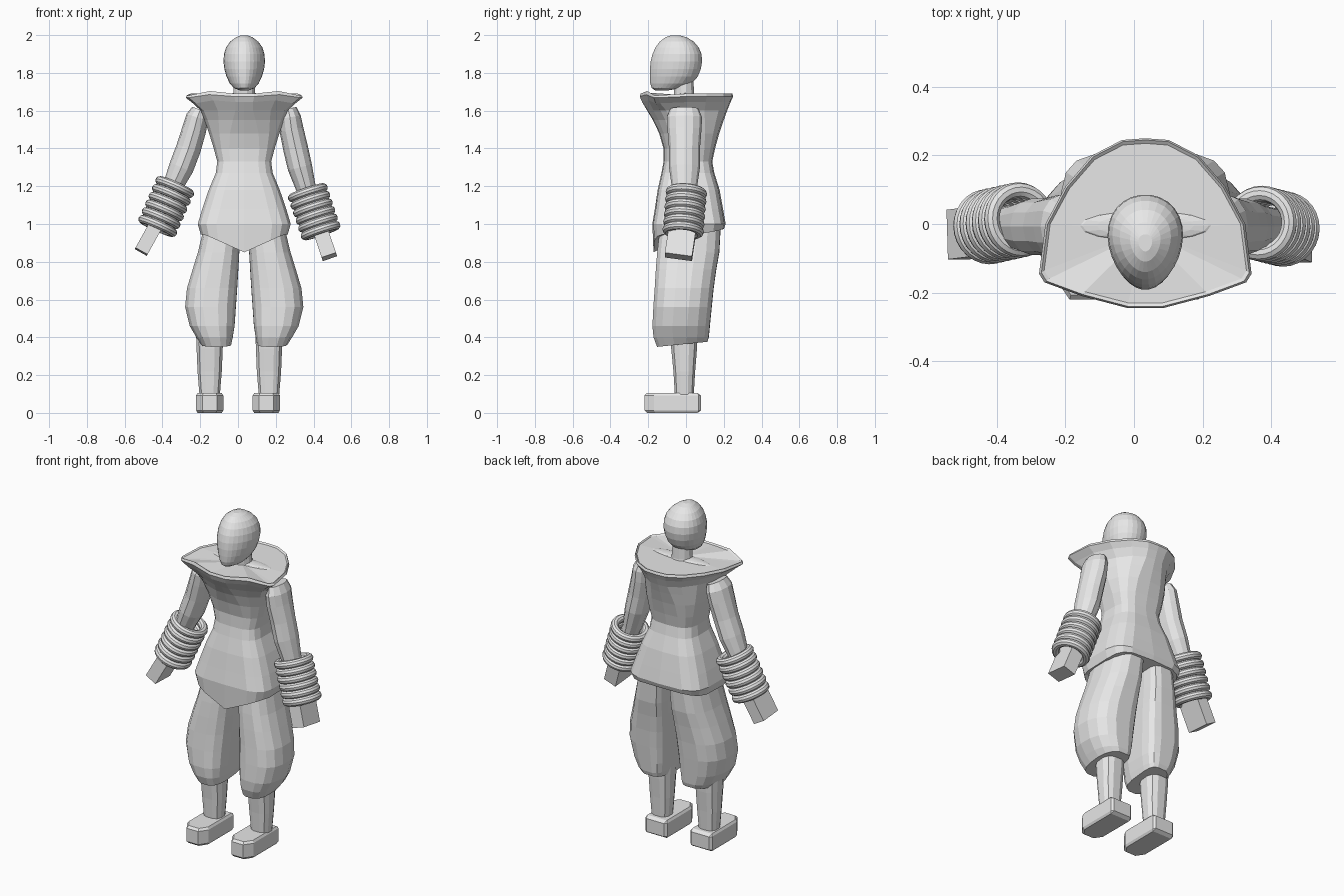
import bpy, bmesh
from math import sin, cos, pi, atan2, copysign
from mathutils import Vector, Matrix

cube = bpy.data.objects.get("Cube")
if cube:
    bpy.data.objects.remove(cube)

CX = 0.033  # body axis

grey = bpy.data.materials.new("plain_grey")
grey.use_nodes = True
grey.diffuse_color = (0.8, 0.8, 0.8, 1)
grey.node_tree.nodes["Principled BSDF"].inputs["Base Color"].default_value = (0.8, 0.8, 0.8, 1)


def finish(name, bm):
    bmesh.ops.recalc_face_normals(bm, faces=bm.faces)
    mesh = bpy.data.meshes.new(name)
    bm.to_mesh(mesh)
    bm.free()
    mesh.materials.append(grey)
    obj = bpy.data.objects.new(name, mesh)
    bpy.context.collection.objects.link(obj)
    return obj


def loft(name, rings):
    """Skin a stack of equal point rings and close both ends with fans."""
    bm = bmesh.new()
    rows = [[bm.verts.new(p) for p in ring] for ring in rings]
    n = len(rows[0])
    for a, b in zip(rows, rows[1:]):
        for i in range(n):
            j = (i + 1) % n
            bm.faces.new((a[i], a[j], b[j], b[i]))
    for row in (rows[0], rows[-1]):
        mid = bm.verts.new(sum((v.co for v in row), Vector()) / n)
        for i in range(n):
            bm.faces.new((row[i], row[(i + 1) % n], mid))
    return finish(name, bm)


def oval(z, x0, x1, y0, y1, n=16, power=lambda c, s: 1.0, egg=0.0):
    """Level ring; power below 1 squares a corner off, egg narrows the front."""
    pts = []
    for i in range(n):
        t = 2 * pi * (i + 0.5) / n
        p = power(cos(t), sin(t))
        c, s = (copysign(abs(f) ** p, f) for f in (cos(t), sin(t)))
        pts.append(Vector(((x0 + x1) / 2 + (x1 - x0) / 2 * c * (1 + egg * s),
                           (y0 + y1) / 2 + (y1 - y0) / 2 * s, z)))
    return pts


# Head: an egg with the chin pushed forward
HEAD = [(1.708, -.165, -.09, .025), (1.72, -.182, -.02, .055), (1.745, -.19, .032, .076),
        (1.78, -.192, .063, .093), (1.82, -.192, .079, .104), (1.86, -.188, .086, .109),
        (1.9, -.178, .083, .106), (1.935, -.162, .068, .095), (1.965, -.14, .042, .074),
        (1.988, -.11, .005, .044), (1.998, -.08, -.03, .02)]
loft("head", [oval(z, CX - w, CX + w, a, b, 28, egg=.15) for z, a, b, w in HEAD])

loft("neck", [oval(1.64, CX - .075, CX + .075, -.07, .06, 12),
              oval(1.69, CX - .06, CX + .06, -.065, .045, 12),
              oval(1.78, CX - .055, CX + .055, -.07, .04, 12)])

# Tunic: flared collar plan blending into boxy ovals, ending in a pointed front hem
COLLAR = [(0, -.245), (.17, -.245), (.6, -.21), (.95, -.17), (1, -.145),
          (.94, 0), (.75, .11), (.5, .2), (.22, .245), (0, .25)]


def tunic_ring(z, hw, yf, yb, blend, power=1.0, hem=0.0, wave=0.0):
    half = []
    for i, (cx, cy) in enumerate(COLLAR):
        c = -cos(pi * i / 9)
        ex = sin(pi * i / 9) ** power if 0 < i < 9 else 0
        ey = copysign(abs(c) ** power, c) * (yb if c > 0 else -yf)
        sy = cy / .25 * yb if cy > 0 else cy / .245 * -yf
        px = cx * blend + ex * (1 - blend)
        py = sy * blend + ey * (1 - blend)
        dz = hem * .3 * c if c > 0 else -hem * max(0, 1 - px * 1.1)
        if i == 2:          # collar peaks beside the middle
            dz += wave
        elif i in (3, 4):   # and droops at the front corners
            dz -= wave * .6
        half.append(Vector((px * hw, py, z + dz)))
    ring = half + [Vector((-p.x, p.y, p.z)) for p in half[-2:0:-1]]
    return [p + Vector((CX, 0, 0)) for p in ring]


TUNIC = [(1.683, .295, -.23, .235, 1, 1, 0, .012), (1.69, .303, -.24, .245, 1, 1, 0, .014),
         (1.675, .31, -.245, .25, 1, 1, 0, .01), (1.645, .272, -.232, .236, 1, 1, 0, .01),
         (1.6, .23, -.205, .218, .8), (1.55, .211, -.175, .2, .5, .85),
         (1.48, .188, -.142, .176, .2, .72), (1.4, .163, -.119, .154, 0, .66),
         (1.33, .144, -.119, .139, 0, .62), (1.27, .152, -.13, .15, 0, .6),
         (1.18, .19, -.15, .178, 0, .56), (1.08, .224, -.165, .196, 0, .52),
         (1.0, .248, -.178, .21, 0, .48), (.945, .232, -.172, .2, 0, .48, .095)]
loft("tunic", [tunic_ring(*row) for row in TUNIC])

# Low ridge of the shoulders showing through the collar top
bm = bmesh.new()
bmesh.ops.create_uvsphere(bm, u_segments=16, v_segments=8, radius=1,
                          matrix=Matrix.Translation((CX, -.005, 1.68)) @ Matrix.Diagonal((.2, .045, .013, 1)))
finish("shoulder_ridge", bm)

# Baggy trousers, shins and shoes, built for one side and mirrored
TROUSER = [(.98, .02, .215, -.14, .185), (.85, .025, .247, -.155, .178),
           (.76, .03, .275, -.162, .162), (.66, .036, .305, -.168, .148),
           (.56, .043, .315, -.175, .138), (.46, .05, .29, -.18, .128),
           (.4, .06, .255, -.174, .122), (.365, .068, .228, -.155, .114)]
SHOE = [(.038, -.22), (.072, -.17), (.072, .08), (-.072, .08), (-.072, -.17), (-.038, -.22)]
for side, word in ((-1, "right"), (1, "left")):
    def panel(c, s):
        """Full front, tapered outer back and a hard inner back corner."""
        if s < 0:
            return .75
        return .95 if c * side > 0 else .45

    rings = []
    for z, a, b, y0, y1 in TROUSER:
        xs = sorted((CX + side * a, CX + side * b))
        rings.append(oval(z, *xs, y0, y1, 16, panel))
    for p in rings[-1]:     # cuff rises towards the back
        p.z += p.y * .1
    loft(word + "_trouser_leg", rings)

    x = .007 + side * .157
    loft(word + "_shin", [oval(z, x - w, x + w, y0, y1, 12, lambda c, s: .75)
                          for z, w, y0, y1 in ((.45, .075, -.085, .065), (.34, .071, -.08, .06),
                                               (.22, .066, -.068, .05), (.09, .055, -.06, .042))])

    shoe = loft(word + "_shoe", [[Vector((side * .15 + px, py, z)) for px, py in SHOE]
                                 for z in (0, .105)])
    bevel = shoe.modifiers.new("soft_edges", "BEVEL")
    bevel.width = .013
    bevel.segments = 1
    bevel.limit_method = "ANGLE"
    bevel.angle_limit = 1.2

# Arms: the two hang a little differently. Rows are x, z, half width, half depth
ARMS = {
    "right": dict(
        path=[(-.2, 1.605, .045, .075), (-.215, 1.565, .06, .093), (-.232, 1.5, .064, .09),
              (-.262, 1.4, .066, .082), (-.3, 1.3, .066, .082), (-.345, 1.2, .053, .066),
              (-.42, 1.02, .034, .05)],
        cuff=((-.335, .012, 1.195), (-.425, -.008, .99)),
        hand=((-.42, 1.02), (-.513, .853)), width=.073, pitch=.06),
    "left": dict(
        path=[(.265, 1.61, .045, .075), (.275, 1.565, .058, .093), (.283, 1.5, .064, .09),
              (.305, 1.4, .066, .082), (.328, 1.3, .065, .082), (.36, 1.19, .053, .066),
              (.43, 1.0, .034, .05)],
        cuff=((.37, .002, 1.165), (.437, -.015, .965)),
        hand=((.415, 1.03), (.484, .825)), width=.08, pitch=.14),
}
for word, arm in ARMS.items():
    path = arm["path"]
    rings = []
    for i, (x, z, rw, rd) in enumerate(path):
        a, b = path[max(0, i - 1)], path[min(len(path) - 1, i + 1)]
        across = Vector((a[1] - b[1], 0, b[0] - a[0])).normalized()
        rings.append([Vector((x, -.008, z)) + across * rw * cos(t) + Vector((0, rd * sin(t), 0))
                      for t in (2 * pi * k / 12 for k in range(12))])
    loft(word + "_arm", rings)

    # Stack of bangles around the forearm
    top, bottom = (Vector(p) for p in arm["cuff"])
    tilt = (top - bottom).to_track_quat("Z", "Y").to_euler()
    for k in range(6):
        bpy.ops.mesh.primitive_torus_add(
            major_segments=28, minor_segments=10, major_radius=.087, minor_radius=.023,
            location=top.lerp(bottom, k / 5), rotation=tilt)
        bangle = bpy.context.object
        bangle.name = f"{word}_bangle_{k + 1}"
        bangle.data.materials.append(grey)
        bpy.ops.object.shade_smooth_by_angle()

    # Block hand
    (x0, z0), (x1, z1) = arm["hand"]
    up = Vector((x0 - x1, 0, z0 - z1))
    bm = bmesh.new()
    bmesh.ops.create_cube(bm, size=1, matrix=(
        Matrix.Translation(((x0 + x1) / 2, -.025, (z0 + z1) / 2))
        @ Matrix.Rotation(atan2(up.x, up.z), 4, "Y")
        @ Matrix.Rotation(-arm["pitch"], 4, "X")
        @ Matrix.Diagonal((arm["width"], .145, up.length, 1))))
    finish(word + "_hand", bm)
